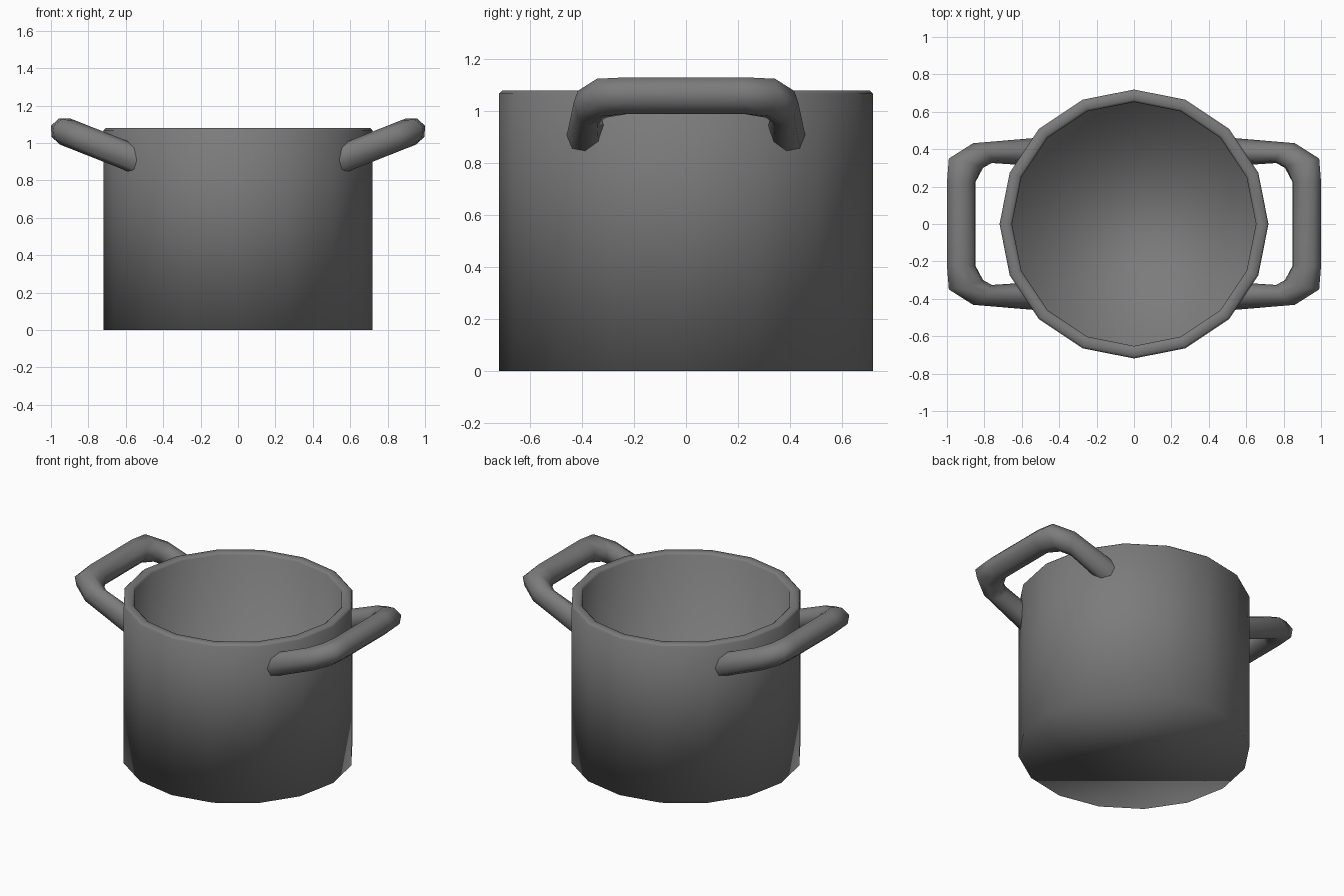
import bpy, bmesh
from math import cos, sin, pi, sqrt
from mathutils import Vector

if "Cube" in bpy.data.objects:
    bpy.data.objects.remove(bpy.data.objects["Cube"])

SIDES = 16          # facets around the pot
TUBE = 8            # facets around the handle
SLOPE = 0.395       # upward tilt of the handles

dark = bpy.data.materials.new("dark_grey")
dark.diffuse_color = (0.2, 0.2, 0.2, 1)
dark.use_nodes = True
dark.node_tree.nodes["Principled BSDF"].inputs["Base Color"].default_value = dark.diffuse_color


def make_object(name, rings, flat_caps=False):
    """Skin a list of equal-length vertex rings, cap both ends, shade smooth."""
    bm = bmesh.new()
    loops = [[bm.verts.new(p) for p in ring] for ring in rings]
    n = len(rings[0])
    for a, b in zip(loops, loops[1:]):
        for i in range(n):
            j = (i + 1) % n
            bm.faces.new((a[i], a[j], b[j], b[i])).smooth = True
    for cap in (loops[0][::-1], loops[-1]):
        bm.faces.new(cap).smooth = not flat_caps
    bmesh.ops.recalc_face_normals(bm, faces=bm.faces)
    mesh = bpy.data.meshes.new(name)
    bm.to_mesh(mesh)
    bm.free()
    mesh.materials.append(dark)
    obj = bpy.data.objects.new(name, mesh)
    bpy.context.collection.objects.link(obj)
    return obj


# Pot body: outer wall, chamfered rim, inner wall and floor
profile = [(0.719, 0.0), (0.719, 1.068), (0.707, 1.08),
           (0.665, 1.08), (0.652, 1.068), (0.652, 0.06)]
make_object("pot_body", [
    [(r * cos(2 * pi * i / SIDES), r * sin(2 * pi * i / SIDES), z)
     for i in range(SIDES)] for r, z in profile])

# Handle: tilted U-shaped tube; one half as (outer x, y, inner x, y) per ring
half = [(0.58, 0.463, 0.58, 0.315), (0.86, 0.432, 0.76, 0.326),
        (0.99, 0.35, 0.807, 0.30), (1.0, 0.225, 0.847, 0.225)]
path = half + [(a, -b, c, -d) for a, b, c, d in reversed(half)]
normal = Vector((-SLOPE, 0, 1)).normalized()


def tilted(x, y):
    return Vector((x, y, 1.06 + (x - 0.922) * SLOPE))


rings = []
for ox, oy, ix, iy in path:
    outer, inner = tilted(ox, oy), tilted(ix, iy)
    centre, side = (outer + inner) / 2, (outer - inner) / 2
    rings.append([centre + side * cos(2 * pi * i / TUBE)
                  + normal * (0.075 * sin(2 * pi * i / TUBE))
                  for i in range(TUBE)])

# Slide the end rings along the legs so they finish inside the pot wall
for ring in (rings[0], rings[-1]):
    for v in ring:
        dx = sqrt(0.675 ** 2 - v.y ** 2) - v.x
        v.x += dx
        v.z += SLOPE * dx

handles = make_object("side_handles", rings, flat_caps=True)
handles.modifiers.new("mirror", 'MIRROR').use_mirror_merge = False
